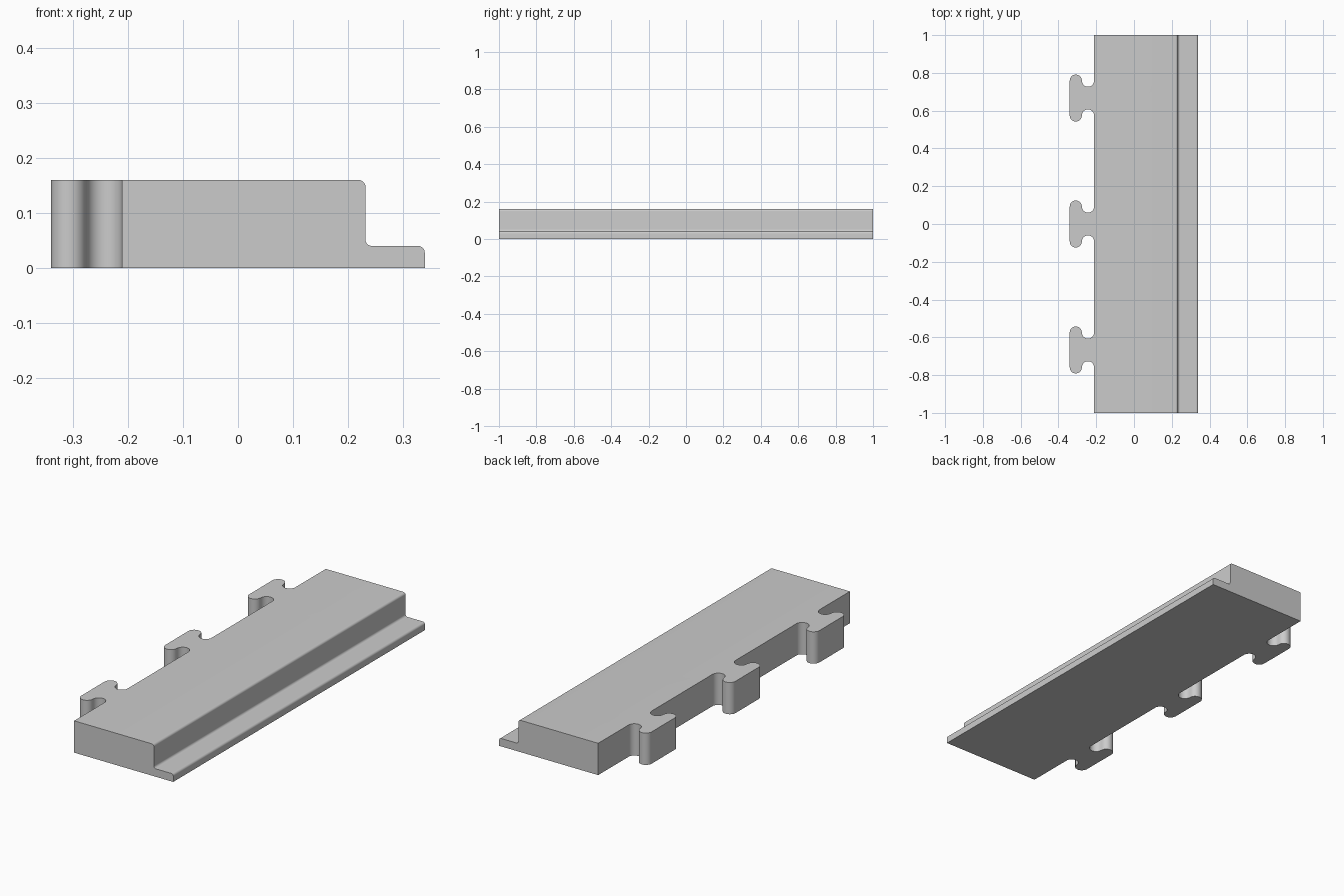
import bpy, bmesh, math
from mathutils import Vector

cube = bpy.data.objects.get("Cube")
if cube:
    bpy.data.objects.remove(cube, do_unlink=True)

HALF_WIDTH, HALF_LENGTH, HEIGHT = 0.34, 1.0, 0.16
EDGE_X = -0.2115          # side wall carrying the connectors
STEP_X, LIP_Z = 0.232, 0.04
ROUND = 0.012             # rounding of the step
R = 0.0322                # rounding of the connectors
NECK = 0.06               # half width of a connector neck

grey = bpy.data.materials.new("Grey")
grey.use_nodes = True
grey.diffuse_color = (0.6, 0.6, 0.6, 1)
grey.node_tree.nodes["Principled BSDF"].inputs["Base Color"].default_value = (0.6, 0.6, 0.6, 1)


def arc(cx, cy, r, start, end, steps):
    angles = [math.radians(start + (end - start) * i / steps) for i in range(steps + 1)]
    return [(cx + r * math.cos(a), cy + r * math.sin(a)) for a in angles]


def prism(name, outline, to_3d, depth):
    """Extrude a flat outline along the depth vector."""
    bm = bmesh.new()
    face = bm.faces.new([bm.verts.new(to_3d(a, b)) for a, b in outline])
    out = bmesh.ops.extrude_face_region(bm, geom=[face])
    moved = [v for v in out["geom"] if isinstance(v, bmesh.types.BMVert)]
    bmesh.ops.translate(bm, verts=moved, vec=Vector(depth))
    bmesh.ops.recalc_face_normals(bm, faces=bm.faces)
    mesh = bpy.data.meshes.new(name)
    bm.to_mesh(mesh)
    bm.free()
    mesh.materials.append(grey)
    obj = bpy.data.objects.new(name, mesh)
    bpy.context.collection.objects.link(obj)
    return obj


# Plan: straight edge strip with three T-shaped connectors, top to bottom
neck_x, head_x = EDGE_X - R, EDGE_X - 3 * R
cap_y = NECK + R
plan = [(0.5, -HALF_LENGTH), (0.5, HALF_LENGTH), (EDGE_X, HALF_LENGTH)]
for y in (2 / 3, 0, -2 / 3):
    plan += arc(neck_x, y + cap_y, R, 0, -180, 16)
    plan += arc(head_x, y + cap_y, R, 0, 180, 16)[1:]
    plan += arc(head_x, y - cap_y, R, 180, 360, 16)
    plan += arc(neck_x, y - cap_y, R, 180, 0, 16)[1:]
plan.append((EDGE_X, -HALF_LENGTH))
strip = prism("connector_strip", plan, lambda x, y: (x, y, -0.1), (0, 0, 0.4))

# Cross-section: thick block stepping down to a thin lip, all rounded
section = [(-0.5, 0), (HALF_WIDTH, 0)]
section += arc(HALF_WIDTH - ROUND, LIP_Z - ROUND, ROUND, 0, 90, 8)
section += arc(STEP_X + ROUND, LIP_Z + ROUND, ROUND, 270, 180, 8)
section += arc(STEP_X - ROUND, HEIGHT - ROUND, ROUND, 0, 90, 8)
section.append((-0.5, HEIGHT))
cutter = prism("section_cutter", section, lambda x, z: (x, -1.2, z), (0, 2.4, 0))
cutter.hide_render = True

# Keep only what both shapes share
mod = strip.modifiers.new("Section", "BOOLEAN")
mod.operation = "INTERSECT"
mod.solver = "EXACT"
mod.object = cutter
bpy.ops.object.select_all(action="DESELECT")
strip.select_set(True)
bpy.context.view_layer.objects.active = strip
bpy.ops.object.modifier_apply(modifier=mod.name)
bpy.data.objects.remove(cutter, do_unlink=True)
bpy.ops.object.shade_smooth_by_angle(angle=math.radians(30))
